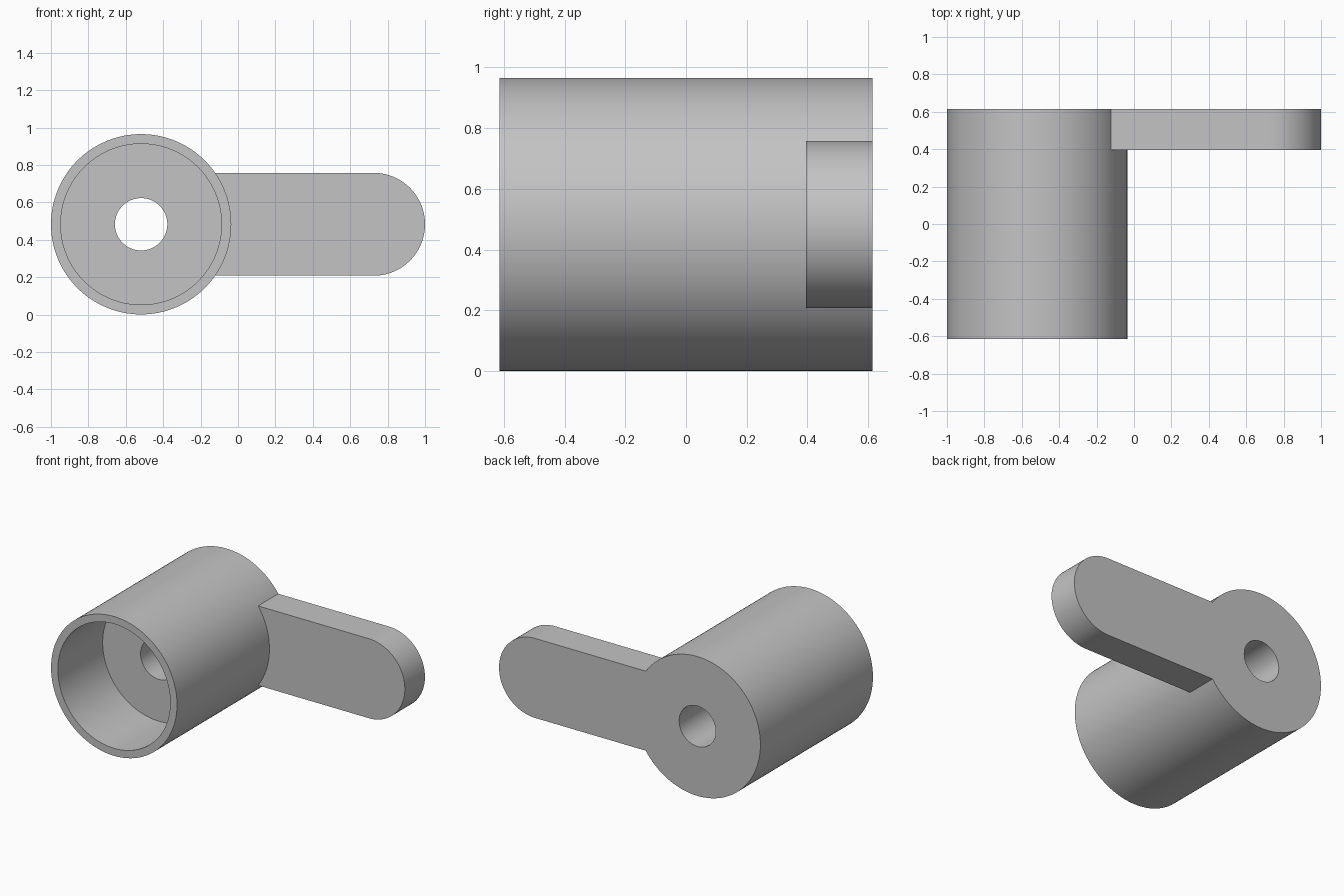
import bpy, bmesh
from math import pi, sin, cos
from mathutils import Vector

cube = bpy.data.objects.get("Cube")
if cube:
    bpy.data.objects.remove(cube, do_unlink=True)

HUB = Vector((-0.518, 0, 0.483))
RADIUS, BORE, HOLE = 0.482, 0.43, 0.14
FRONT, FLOOR, ARM_FRONT, BACK = -0.615, -0.125, 0.395, 0.615
ARM_HALF, ARM_END = 0.275, 1.0
SEGMENTS = 128

grey = bpy.data.materials.new("plain grey")
grey.use_nodes = True
colour = (0.55, 0.55, 0.55, 1)
grey.diffuse_color = colour
grey.node_tree.nodes["Principled BSDF"].inputs["Base Color"].default_value = colour


def make_object(name, bm):
    bmesh.ops.recalc_face_normals(bm, faces=bm.faces)
    mesh = bpy.data.meshes.new(name)
    bm.to_mesh(mesh)
    bm.free()
    mesh.materials.append(grey)
    obj = bpy.data.objects.new(name, mesh)
    bpy.context.collection.objects.link(obj)
    return obj


# Hub: closed wall profile turned around the y axis, with socket and through hole
bm = bmesh.new()
profile = [(HOLE, FLOOR), (BORE, FLOOR), (BORE, FRONT),
           (RADIUS, FRONT), (RADIUS, BACK), (HOLE, BACK)]
verts = [bm.verts.new(HUB + Vector((r, y, 0))) for r, y in profile]
edges = [bm.edges.new((verts[i - 1], verts[i])) for i in range(len(verts))]
bmesh.ops.spin(bm, geom=verts + edges, cent=HUB, axis=(0, 1, 0),
               angle=2 * pi, steps=SEGMENTS, use_merge=True)
bmesh.ops.remove_doubles(bm, verts=bm.verts, dist=0.0001)
lever = make_object("lever_hub", bm)

# Arm: flat bar with a rounded tip, rooted in the solid end of the hub
bm = bmesh.new()
tip = ARM_END - ARM_HALF
steps = SEGMENTS // 2
outline = [(tip + ARM_HALF * cos(a), ARM_HALF * sin(a))
           for a in (-pi / 2 + pi * i / steps for i in range(steps + 1))]
outline += [(-0.25, ARM_HALF), (-0.25, -ARM_HALF)]
face = bm.faces.new([bm.verts.new((x, ARM_FRONT, HUB.z + z)) for x, z in outline])
extruded = bmesh.ops.extrude_face_region(bm, geom=[face], use_keep_orig=True)
moved = [v for v in extruded["geom"] if isinstance(v, bmesh.types.BMVert)]
bmesh.ops.translate(bm, verts=moved, vec=(0, BACK - ARM_FRONT, 0))
arm = make_object("lever_arm", bm)
arm.hide_render = True

# Join the arm to the hub as one solid
union = lever.modifiers.new("join_arm", 'BOOLEAN')
union.operation = 'UNION'
union.solver = 'EXACT'
union.object = arm
bpy.ops.object.select_all(action='DESELECT')
lever.select_set(True)
bpy.context.view_layer.objects.active = lever
bpy.ops.object.modifier_apply(modifier=union.name)
bpy.data.objects.remove(arm, do_unlink=True)
bpy.ops.object.shade_smooth_by_angle(angle=pi / 6)
